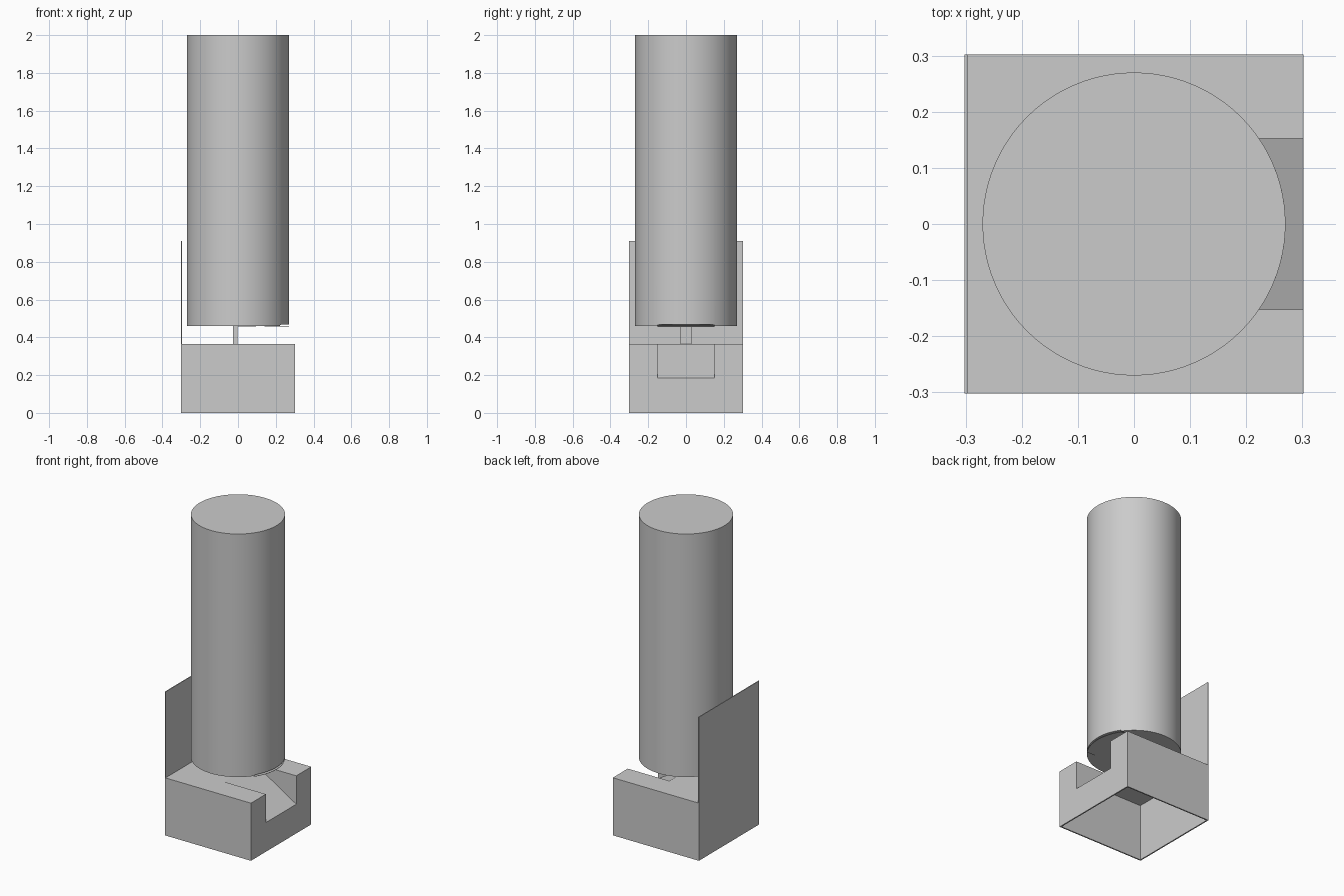
import bpy, bmesh, math

cube = bpy.data.objects.get("Cube")
if cube:
    bpy.data.objects.remove(cube, do_unlink=True)

grey = bpy.data.materials.new("light_grey")
grey.use_nodes = True
grey.diffuse_color = (0.6, 0.6, 0.6, 1)
grey.node_tree.nodes["Principled BSDF"].inputs["Base Color"].default_value = grey.diffuse_color


def mesh_object(name, faces):
    """Join coordinate loops into one welded mesh with outward normals."""
    bm = bmesh.new()
    for loop in faces:
        bm.faces.new([bm.verts.new(p) for p in loop])
    bmesh.ops.remove_doubles(bm, verts=bm.verts, dist=1e-5)
    bmesh.ops.recalc_face_normals(bm, faces=bm.faces)
    mesh = bpy.data.meshes.new(name)
    bm.to_mesh(mesh)
    bm.free()
    mesh.materials.append(grey)
    obj = bpy.data.objects.new(name, mesh)
    bpy.context.collection.objects.link(obj)
    return obj


def prism(name, lower, upper):
    """Closed solid between two matching loops."""
    n = len(lower)
    sides = [(lower[i], lower[(i + 1) % n], upper[(i + 1) % n], upper[i]) for i in range(n)]
    return mesh_object(name, [lower, upper] + sides)


def box(name, x0, x1, y0, y1, z0, z1):
    ring = [(x0, y0), (x1, y0), (x1, y1), (x0, y1)]
    return prism(name, [(x, y, z0) for x, y in ring], [(x, y, z1) for x, y in ring])


H, TOP = 0.302, 0.365            # base half width and height
NOTCH, SILL, RAMP = 0.152, 0.185, 0.01
RADIUS, BOTTOM = 0.27, 0.46

# Hollow base, open below, with a ramped notch on its +x side
faces = [
    [(-H, -H, TOP), (H, -H, TOP), (H, -NOTCH, TOP), (RAMP, -NOTCH, TOP),
     (RAMP, NOTCH, TOP), (H, NOTCH, TOP), (H, H, TOP), (-H, H, TOP)],
    [(H, -H, 0), (H, H, 0), (H, H, TOP), (H, NOTCH, TOP), (H, NOTCH, SILL),
     (H, -NOTCH, SILL), (H, -NOTCH, TOP), (H, -H, TOP)],
    [(-H, -H, 0), (-H, H, 0), (-H, H, TOP), (-H, -H, TOP)],
    [(H, -NOTCH, SILL), (H, NOTCH, SILL), (RAMP, NOTCH, TOP), (RAMP, -NOTCH, TOP)],
]
for s in (-1, 1):
    faces.append([(-H, s * H, 0), (H, s * H, 0), (H, s * H, TOP), (-H, s * H, TOP)])
    faces.append([(H, s * NOTCH, SILL), (H, s * NOTCH, TOP), (RAMP, s * NOTCH, TOP)])
base = mesh_object("base_shell", faces)
wall = base.modifiers.new("wall_thickness", "SOLIDIFY")
wall.thickness = 0.008
wall.offset = -1
wall.use_even_offset = True

# Thin upright plate and the small post
box("back_plate", -H, -H + 0.005, -H, H, TOP - 0.002, 0.91)
box("post", -0.027, -0.003, -0.03, 0.03, TOP - 0.002, BOTTOM + 0.005)

# Tall cylinder with a shallow slot under its +x rim
bpy.ops.mesh.primitive_cylinder_add(vertices=96, radius=RADIUS, depth=2 - BOTTOM,
                                    location=(0, 0, (2 + BOTTOM) / 2))
tube = bpy.context.object
tube.name = "cylinder"
tube.data.materials.append(grey)
bpy.ops.object.shade_smooth_by_angle(angle=math.radians(30))
wedge = [(0, BOTTOM - 0.001), (0.3, BOTTOM - 0.01), (0.3, BOTTOM + 0.009)]
cutter = prism("slot_cutter", [(x, -NOTCH, z) for x, z in wedge],
               [(x, NOTCH, z) for x, z in wedge])
cutter.hide_render = True
cutter.hide_set(True)
slot = tube.modifiers.new("slot", "BOOLEAN")
slot.operation = "DIFFERENCE"
slot.object = cutter
slot.solver = "EXACT"

# Thin flap closing the slot, rounded to follow the rim
reach = math.asin(NOTCH / RADIUS)
arc = [-reach + 2 * reach * i / 16 for i in range(17)]
outline = [(0, -NOTCH)] + [(RADIUS * math.cos(a), RADIUS * math.sin(a)) for a in arc] + [(0, NOTCH)]
prism("flap", [(x, y, BOTTOM - 0.002 - 0.014 * x) for x, y in outline],
      [(x, y, BOTTOM - 0.014 * x) for x, y in outline])
